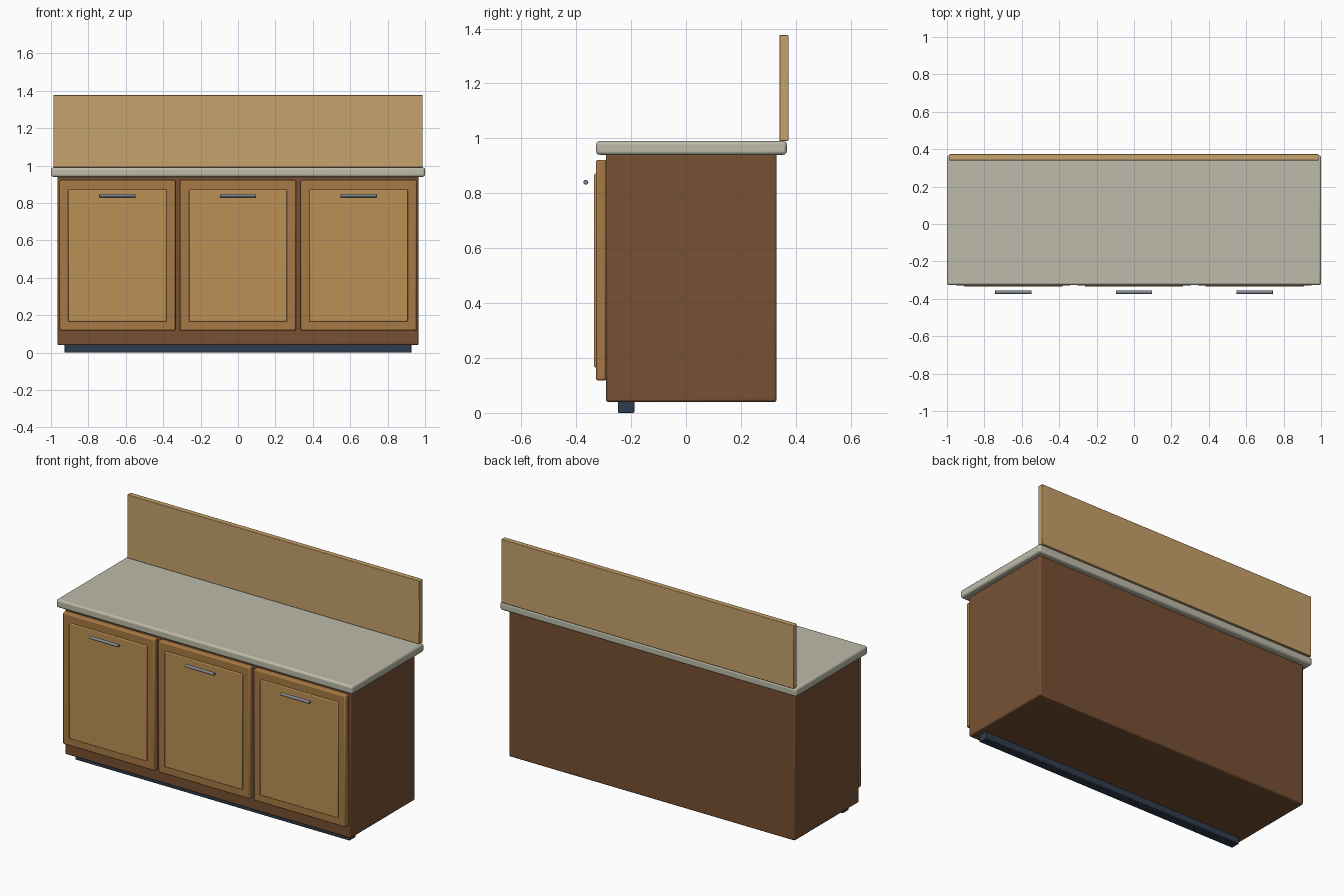
import bpy
import math

if "Cube" in bpy.data.objects:
    bpy.data.objects.remove(bpy.data.objects["Cube"])


def material(name, rgb):
    m = bpy.data.materials.new(name)
    m.diffuse_color = [(c / 255) ** 2.2 for c in rgb] + [1]
    m.use_nodes = True
    m.node_tree.nodes["Principled BSDF"].inputs["Base Color"].default_value = m.diffuse_color
    return m


DARK_WOOD = material("dark_wood", (118, 81, 54))
FRAME_WOOD = material("frame_wood", (166, 120, 70))
PANEL_WOOD = material("panel_wood", (186, 143, 85))
LIGHT_WOOD = material("light_wood", (197, 161, 106))
STONE = material("stone", (188, 186, 168))
SLATE = material("slate", (50, 62, 78))
METAL = material("metal", (130, 138, 146))


def finish(ob, name, mat, bevel, segments=2):
    ob.name = name
    ob.data.materials.append(mat)
    bpy.ops.object.transform_apply(location=False, rotation=True, scale=True)
    b = ob.modifiers.new("bevel", 'BEVEL')
    b.width = bevel
    b.segments = segments
    b.limit_method = 'ANGLE'
    b.angle_limit = math.radians(40)
    bpy.ops.object.shade_smooth_by_angle(angle=math.radians(35))
    return ob


def box(name, x, y, z, mat, bevel, segments=2):
    """Bevelled box from (min, max) ranges."""
    centre = [(r[0] + r[1]) / 2 for r in (x, y, z)]
    bpy.ops.mesh.primitive_cube_add(size=1, location=centre)
    ob = bpy.context.object
    ob.scale = [r[1] - r[0] for r in (x, y, z)]
    return finish(ob, name, mat, bevel, segments)


# Carcass, plinth, worktop and back board
box("cabinet_body", (-0.965, 0.965), (-0.292, 0.33), (0.04, 0.945), DARK_WOOD, 0.008)
box("toe_kick", (-0.927, 0.927), (-0.248, -0.188), (0, 0.045), SLATE, 0.004)
box("countertop", (-1, 1), (-0.327, 0.367), (0.94, 0.99), STONE, 0.012, 3)
box("backsplash", (-0.987, 0.987), (0.34, 0.373), (0.99, 1.377), LIGHT_WOOD, 0.003)

# Three doors, each with a raised panel and a bar handle
for side, cx in (("left", -0.645), ("middle", 0), ("right", 0.645)):
    box(side + "_door", (cx - 0.31, cx + 0.31), (-0.328, -0.29), (0.118, 0.922),
        FRAME_WOOD, 0.008)
    box(side + "_door_panel", (cx - 0.263, cx + 0.263), (-0.335, -0.315), (0.166, 0.872),
        PANEL_WOOD, 0.005)
    bpy.ops.mesh.primitive_cylinder_add(vertices=16, radius=0.009, depth=0.195,
                                        location=(cx, -0.365, 0.84),
                                        rotation=(0, math.pi / 2, 0))
    finish(bpy.context.object, side + "_handle", METAL, 0.0015, 1)
